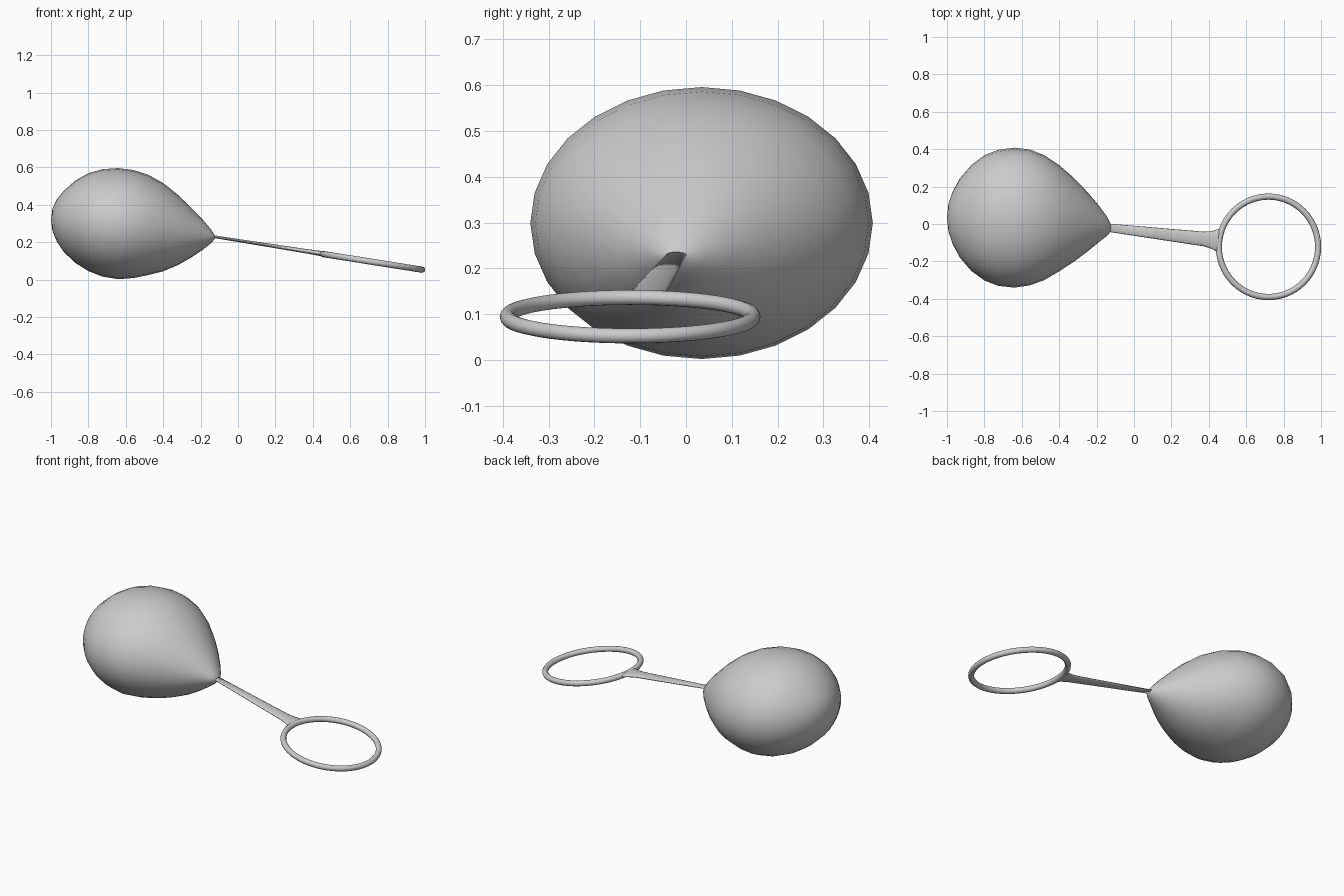
import bpy, bmesh
from math import cos, sin, pi, radians


def loft(name, sections, sides, start=None, end=None):
    """Skin elliptical sections (x, cy, cz, half_y, half_z), closed by end points or flat caps."""
    bm = bmesh.new()
    rings = []
    for x, cy, cz, hy, hz in sections:
        rings.append([bm.verts.new((x, cy + hy * cos(2 * pi * i / sides),
                                    cz + hz * sin(2 * pi * i / sides))) for i in range(sides)])
    for a, b in zip(rings, rings[1:]):
        for i in range(sides):
            j = (i + 1) % sides
            bm.faces.new((a[i], a[j], b[j], b[i]))
    for ring, tip in ((rings[0], start), (rings[-1], end)):
        if tip:
            v = bm.verts.new(tip)
            for i in range(sides):
                bm.faces.new((ring[i], ring[(i + 1) % sides], v))
        else:
            bm.faces.new(ring)
    bmesh.ops.recalc_face_normals(bm, faces=bm.faces)
    mesh = bpy.data.meshes.new(name)
    bm.to_mesh(mesh)
    bm.free()
    mesh.shade_smooth()
    obj = bpy.data.objects.new(name, mesh)
    bpy.context.collection.objects.link(obj)
    return obj


# Balloon: egg-shaped body drawn out to a narrow neck
balloon = [
    (-0.992, 0.034, 0.320, 0.075, 0.060),
    (-0.970, 0.033, 0.316, 0.140, 0.110),
    (-0.930, 0.032, 0.311, 0.213, 0.165),
    (-0.870, 0.032, 0.309, 0.283, 0.220),
    (-0.800, 0.033, 0.307, 0.335, 0.262),
    (-0.725, 0.033, 0.303, 0.364, 0.287),
    (-0.640, 0.034, 0.299, 0.374, 0.297),
    (-0.560, 0.035, 0.297, 0.364, 0.289),
    (-0.480, 0.034, 0.292, 0.334, 0.268),
    (-0.400, 0.031, 0.280, 0.284, 0.236),
    (-0.320, 0.022, 0.265, 0.223, 0.187),
    (-0.250, 0.012, 0.251, 0.160, 0.133),
    (-0.190, 0.001, 0.240, 0.100, 0.082),
    (-0.150, -0.010, 0.232, 0.058, 0.043),
    (-0.128, -0.018, 0.228, 0.027, 0.016),
]
loft("balloon", balloon, 28, (-1.0, 0.034, 0.32), (-0.12, -0.02, 0.227))

# Flat stem, widening and flaring where it joins the ring
stem = [(x, -0.022 - 0.118 * (x + 0.12), 0.228 - 0.158 * (x + 0.12), hy, hz)
        for x, hy, hz in ((-0.14, 0.022, 0.007), (0.10, 0.030, 0.009), (0.37, 0.039, 0.012),
                          (0.41, 0.046, 0.013), (0.445, 0.060, 0.014), (0.463, 0.066, 0.014))]
loft("stem", stem, 16)

# Ring handle
bpy.ops.mesh.primitive_torus_add(location=(0.719, -0.122, 0.0945), rotation=(0, radians(9), 0),
                                 major_radius=0.2685, minor_radius=0.0165,
                                 major_segments=56, minor_segments=12)
ring = bpy.context.object
ring.name = "ring_handle"
ring.data.shade_smooth()
